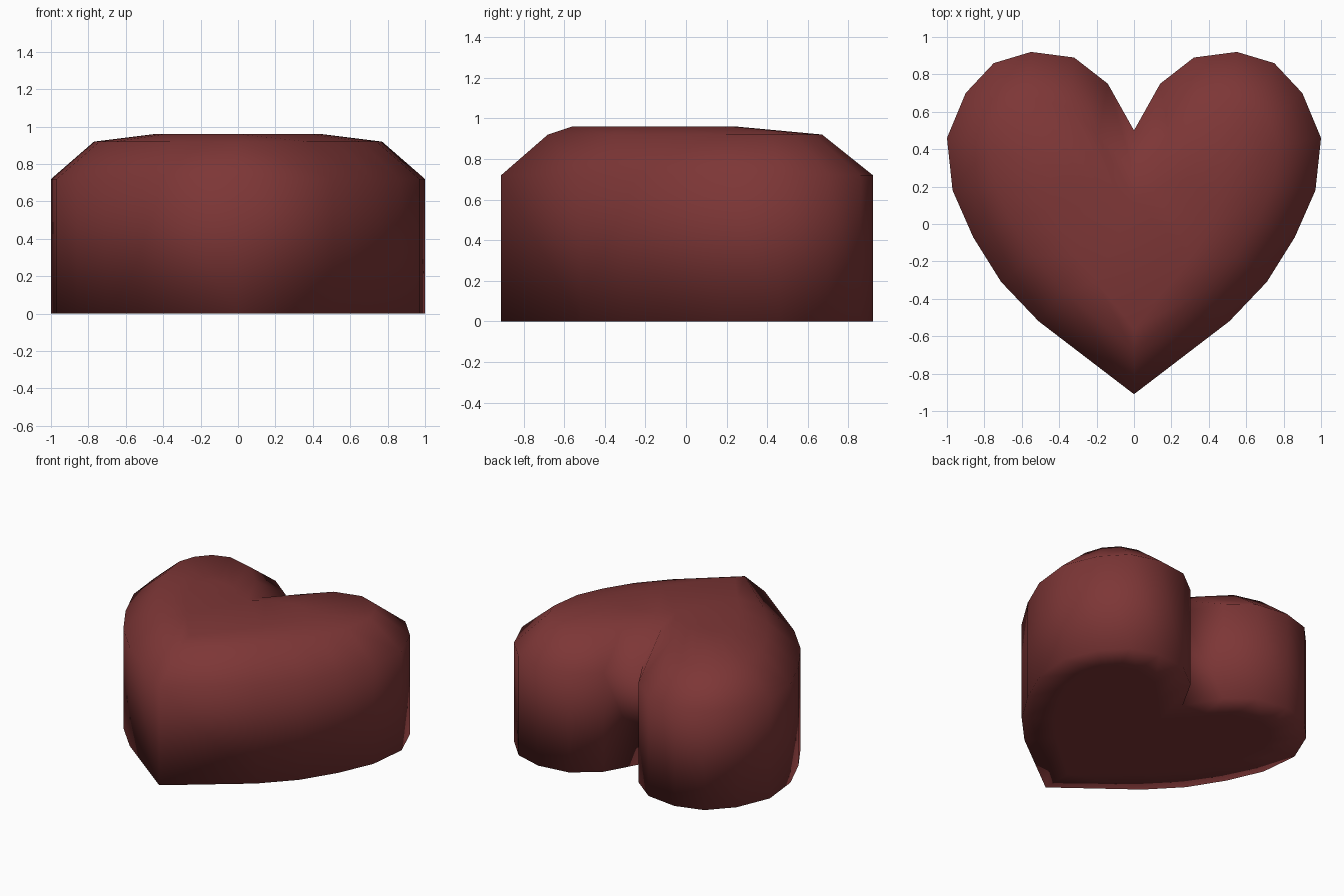
import bpy, bmesh

if "Cube" in bpy.data.objects:
    bpy.data.objects.remove(bpy.data.objects["Cube"])

# Right half of the heart, from the cleft round to the tip
rim = [(0, .50), (.14, .75), (.32, .89), (.55, .92), (.75, .86), (.90, .70),
       (1.0, .46), (.97, .18), (.86, -.07), (.71, -.31), (.51, -.52), (0, -.91)]
shoulder = [(0, .27), (.19, .47), (.34, .62), (.53, .67), (.65, .63), (.73, .54),
            (.77, .42), (.74, .20), (.66, .02), (.54, -.17), (.37, -.36), (0, -.68)]
plateau = [(0, .12), (.10, .18), (.20, .22), (.28, .24), (.36, .24), (.42, .22),
           (.45, .17), (.44, .08), (.39, -.04), (.31, -.17), (.20, -.31), (0, -.56)]


def ring(bm, half, z):
    """Mirror a half outline into a closed ring of vertices."""
    pts = half + [(-x, y) for x, y in reversed(half[1:-1])]
    return [bm.verts.new((x, y, z)) for x, y in pts]


def bridge(bm, a, b):
    n = len(a)
    for i in range(n):
        j = (i + 1) % n
        bm.faces.new((a[i], a[j], b[j], b[i]))


# Heart body: flat bottom, straight walls, domed top
bm = bmesh.new()
layers = [(shoulder, 0), (rim, 0), (rim, .72), (shoulder, .92), (plateau, .96)]
rings = [ring(bm, half, z) for half, z in layers]
for lower, upper in zip(rings, rings[1:]):
    bridge(bm, lower, upper)
caps = [bm.faces.new(rings[0]), bm.faces.new(rings[-1])]
bmesh.ops.triangulate(bm, faces=caps)
bmesh.ops.recalc_face_normals(bm, faces=bm.faces)
for f in bm.faces:
    f.smooth = True

mesh = bpy.data.meshes.new("heart_body")
bm.to_mesh(mesh)
bm.free()

red = bpy.data.materials.new("dark red")
red.diffuse_color = (.205, .037, .037, 1)
red.use_nodes = True
red.node_tree.nodes["Principled BSDF"].inputs["Base Color"].default_value = red.diffuse_color
mesh.materials.append(red)
heart = bpy.data.objects.new("heart_body", mesh)
bpy.context.collection.objects.link(heart)
